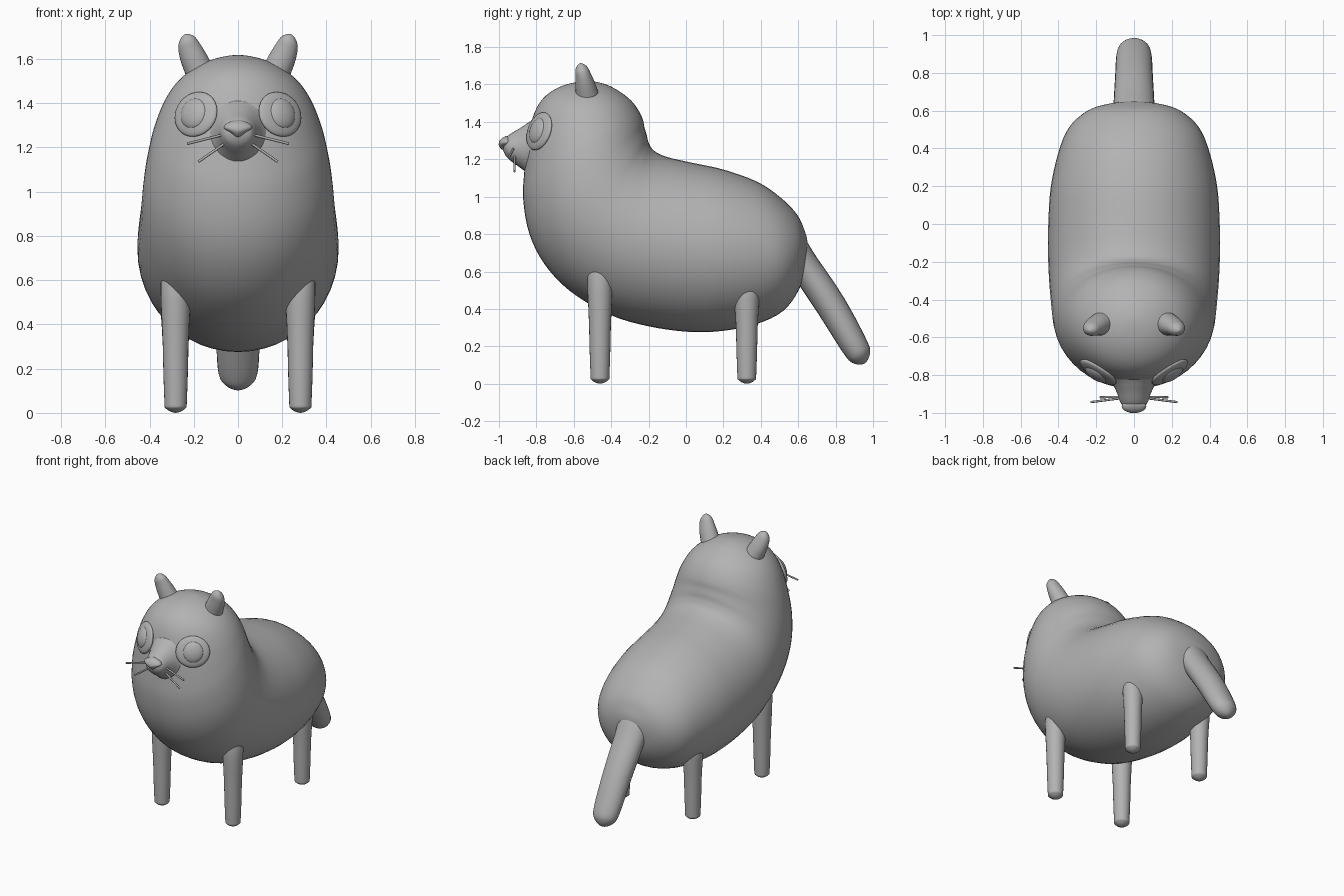
import bpy, bmesh, math
from mathutils import Vector, Matrix

if "Cube" in bpy.data.objects:
    bpy.data.objects.remove(bpy.data.objects["Cube"])

fur = bpy.data.materials.new("grey")
fur.diffuse_color = (0.45, 0.45, 0.45, 1)
fur.use_nodes = True
fur.node_tree.nodes["Principled BSDF"].inputs["Base Color"].default_value = fur.diffuse_color


def finish(obj):
    obj.data.materials.append(fur)
    bpy.ops.object.select_all(action='DESELECT')
    obj.select_set(True)
    bpy.context.view_layer.objects.active = obj
    bpy.ops.object.shade_smooth_by_angle(angle=math.radians(50))


def loft(name, rings, steps=4, segs=32):
    """Smooth skin through elliptical rings (centre, side half-axis, up half-axis)."""
    rings = [tuple(Vector(v) for v in r) for r in rings]
    mirror = lambda r: (r[0], -r[1], -r[2])          # keeps the end poles round
    pts = [mirror(rings[1])] + rings + [mirror(rings[-2])]
    dense = []
    for i in range(1, len(pts) - 2):
        a, b, c, d = pts[i - 1:i + 3]
        for s in range(steps):
            t = s / steps
            dense.append([0.5 * (2 * q + (r - p) * t + (2 * p - 5 * q + 4 * r - w) * t * t
                                 + (3 * q - p - 3 * r + w) * t ** 3)
                          for p, q, r, w in zip(a, b, c, d)])
    dense.append(rings[-1])
    bm = bmesh.new()
    grid = [[bm.verts.new(c + s * math.cos(2 * math.pi * k / segs) + u * math.sin(2 * math.pi * k / segs))
             for k in range(segs)] for c, s, u in dense]
    for lo, hi in zip(grid, grid[1:]):
        for k in range(segs):
            n = (k + 1) % segs
            bm.faces.new((lo[k], lo[n], hi[n], hi[k]))
    bmesh.ops.remove_doubles(bm, verts=bm.verts, dist=1e-5)
    bmesh.ops.recalc_face_normals(bm, faces=bm.faces)
    mesh = bpy.data.meshes.new(name)
    bm.to_mesh(mesh)
    bm.free()
    obj = bpy.data.objects.new(name, mesh)
    bpy.context.collection.objects.link(obj)
    finish(obj)


def profile_rings(rows):
    """Rows of top (y, z), bottom (y, z) and half width."""
    return [((0, (ty + by) / 2, (tz + bz) / 2), (w, 0, 0), (0, (ty - by) / 2, (tz - bz) / 2))
            for ty, tz, by, bz, w in rows]


def limb(name, stations, segs=24, steps=4):
    """Round limb along stations of (point, radius across x, other radius)."""
    axis = (Vector(stations[-1][0]) - Vector(stations[0][0])).normalized()
    ref = Vector((1, 0, 0)) if abs(axis.x) < 0.7 else Vector((0, 0, 1))
    side = (ref - axis * ref.dot(axis)).normalized()
    up = axis.cross(side)
    loft(name, [(p, side * a, up * b) for p, a, b in stations], steps, segs)


# body and head: one skin from the rump, bending up at the neck to the crown
loft("body", profile_rings([
    (0.65, 0.75, 0.65, 0.75, 0),
    (0.63, 0.83, 0.64, 0.63, 0.14),
    (0.59, 0.91, 0.605, 0.505, 0.25),
    (0.50, 1.00, 0.52, 0.39, 0.345),
    (0.38, 1.08, 0.38, 0.32, 0.40),
    (0.20, 1.145, 0.20, 0.283, 0.44),
    (0.03, 1.182, 0.02, 0.277, 0.453),
    (-0.10, 1.212, -0.20, 0.307, 0.455),
    (-0.17, 1.245, -0.41, 0.37, 0.45),
    (-0.20, 1.29, -0.62, 0.495, 0.44),
    (-0.21, 1.33, -0.757, 0.64, 0.432),
    (-0.222, 1.37, -0.837, 0.80, 0.42),
    (-0.23, 1.41, -0.87, 0.98, 0.40),
    (-0.25, 1.455, -0.865, 1.13, 0.375),
    (-0.285, 1.505, -0.845, 1.31, 0.33),
    (-0.33, 1.545, -0.81, 1.45, 0.27),
    (-0.39, 1.583, -0.75, 1.54, 0.19),
    (-0.45, 1.607, -0.65, 1.597, 0.10),
    (-0.53, 1.618, -0.53, 1.618, 0)]), segs=48)

# muzzle flaring out of the face
loft("muzzle", profile_rings([
    (-0.74, 1.46, -0.78, 1.08, 0.17),
    (-0.83, 1.405, -0.86, 1.135, 0.115),
    (-0.89, 1.365, -0.90, 1.165, 0.09),
    (-0.94, 1.335, -0.935, 1.19, 0.075),
    (-0.965, 1.31, -0.965, 1.22, 0.055),
    (-0.98, 1.265, -0.98, 1.265, 0)]))

# nose: wide at the top, narrowing to a point below
loft("nose", [((0, y, z), (w, 0, 0), (0, d, 0)) for y, z, w, d in [
    (-0.955, 1.325, 0, 0), (-0.96, 1.312, 0.045, 0.025), (-0.965, 1.29, 0.065, 0.035),
    (-0.968, 1.268, 0.035, 0.03), (-0.97, 1.245, 0, 0)]])


def eye_disc(name, sx, centre, radii):
    """Flattened ball facing outwards from the face."""
    bm = bmesh.new()
    bmesh.ops.create_uvsphere(bm, u_segments=32, v_segments=16, radius=1)
    normal = Vector((sx * 0.52, -0.81, 0.27)).normalized()
    turn = normal.to_track_quat('Z', 'Y').to_matrix().to_4x4()
    bm.transform(Matrix.Translation((sx * centre[0], centre[1], centre[2])) @ turn
                 @ Matrix.Diagonal((*radii, 1)))
    mesh = bpy.data.meshes.new(name)
    bm.to_mesh(mesh)
    bm.free()
    obj = bpy.data.objects.new(name, mesh)
    bpy.context.collection.objects.link(obj)
    finish(obj)


for sx, label in ((-1, "left"), (1, "right")):
    # eyes
    eye_disc(label + "_eye", sx, (0.19, -0.785, 1.35), (0.112, 0.105, 0.026))
    eye_disc(label + "_pupil", sx, (0.197, -0.79, 1.352), (0.07, 0.073, 0.033))
    # ears
    limb(label + "_ear", [((sx * 0.16, -0.525, 1.52), 0.055, 0.055),
                          ((sx * 0.19, -0.535, 1.58), 0.062, 0.056),
                          ((sx * 0.22, -0.55, 1.65), 0.052, 0.042),
                          ((sx * 0.233, -0.56, 1.69), 0.036, 0.03),
                          ((sx * 0.24, -0.565, 1.712), 0, 0)])
    # whiskers
    for part, start, end in (("upper", (0.05, -0.92, 1.262), (0.23, -0.943, 1.217)),
                             ("lower", (0.05, -0.915, 1.225), (0.18, -0.917, 1.135))):
        a, b = Vector(start), Vector(end)
        a.x *= sx
        b.x *= sx
        limb(f"{label}_{part}_whisker", [(a, 0.006, 0.006), (b, 0.006, 0.006), (b, 0, 0)], 8, 1)
    # legs
    for part, y, top in (("front", -0.46, 0.62), ("rear", 0.325, 0.54)):
        limb(f"{label}_{part}_leg", [((sx * 0.282, y, top), 0.06, 0.06),
                                     ((sx * 0.282, y, 0.30), 0.058, 0.058),
                                     ((sx * 0.282, y, 0.06), 0.051, 0.051),
                                     ((sx * 0.282, y, 0.02), 0.044, 0.044),
                                     ((sx * 0.282, y, 0), 0, 0)])

# tail hanging down behind
limb("tail", [((0, 0.55, 0.75), 0.11, 0.07), ((0, 0.64, 0.62), 0.108, 0.08),
              ((0, 0.78, 0.41), 0.10, 0.081), ((0, 0.90, 0.205), 0.092, 0.072),
              ((0, 0.938, 0.14), 0.066, 0.055), ((0, 0.955, 0.108), 0, 0)])
